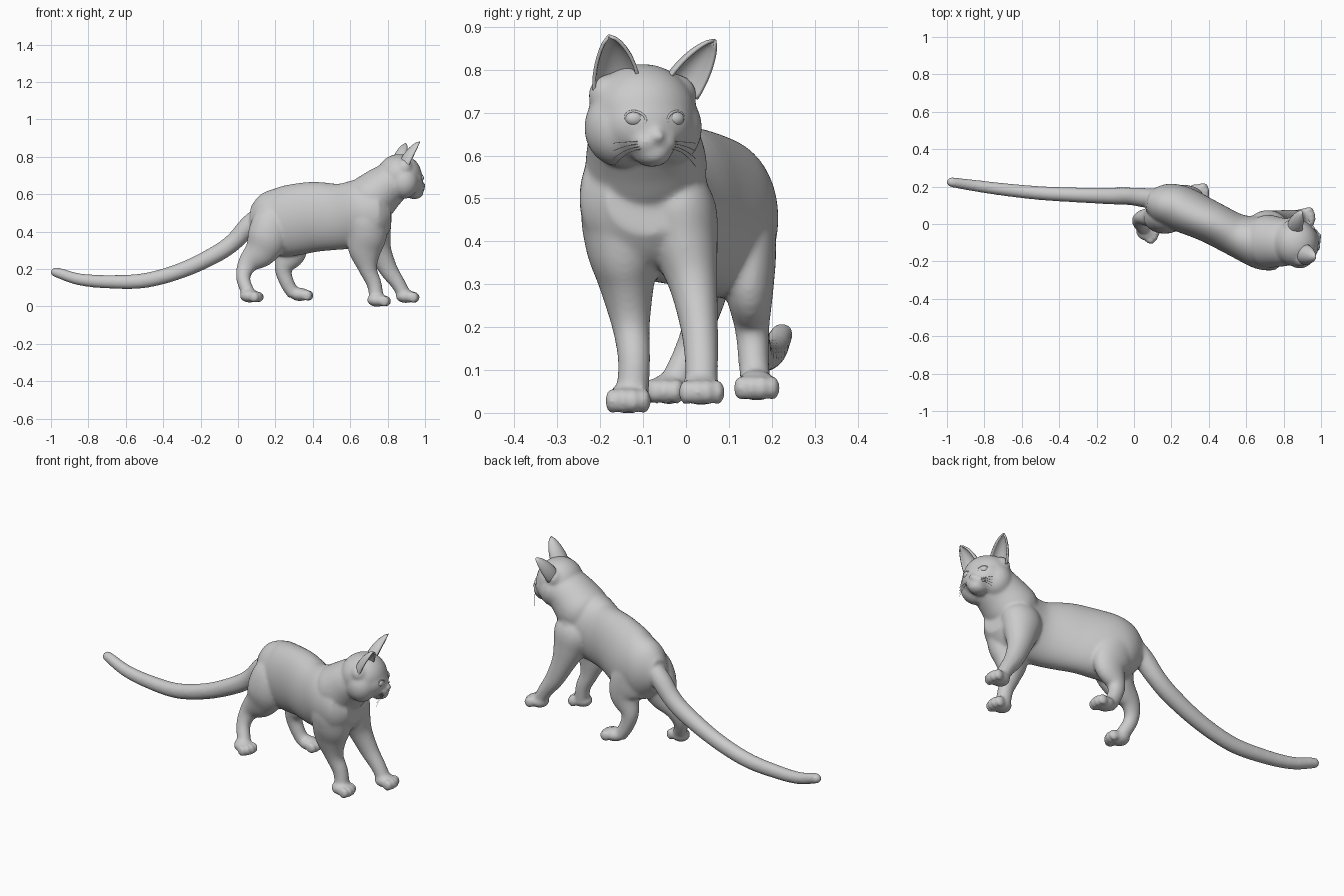
import bpy, bmesh
from math import sin, cos, pi, radians
from mathutils import Vector, Matrix

if "Cube" in bpy.data.objects:
    bpy.data.objects.remove(bpy.data.objects["Cube"])

grey = bpy.data.materials.new("plain grey")
grey.use_nodes = True
COLOUR = (0.6, 0.6, 0.6, 1)
grey.diffuse_color = COLOUR
grey.node_tree.nodes["Principled BSDF"].inputs["Base Color"].default_value = COLOUR


def finish(name, bm):
    bmesh.ops.recalc_face_normals(bm, faces=bm.faces)
    mesh = bpy.data.meshes.new(name)
    bm.to_mesh(mesh)
    bm.free()
    mesh.materials.append(grey)
    mesh.polygons.foreach_set("use_smooth", [True] * len(mesh.polygons))
    obj = bpy.data.objects.new(name, mesh)
    bpy.context.collection.objects.link(obj)
    return obj


def spline(rows, steps=6):
    """Catmull-Rom through rows of numbers."""
    pts = [Vector(r) for r in rows]
    pts = [pts[0] * 2 - pts[1]] + pts + [pts[-1] * 2 - pts[-2]]
    out = []
    for a, b, c, d in zip(pts, pts[1:], pts[2:], pts[3:]):
        for i in range(steps):
            t = i / steps
            out.append((b * 2 + (c - a) * t + (a * 2 - b * 5 + c * 4 - d) * t**2
                        + (b * 3 - a - c * 3 + d) * t**3) / 2)
    return out + [pts[-2]]


def loft(bm, rows, sides=40):
    """Elliptical tube; each row is x, y, z, half width, half depth."""
    path = spline(rows)
    rings = []
    for i, p in enumerate(path):
        tangent = (Vector(path[min(i + 1, len(path) - 1)][:3])
                   - Vector(path[max(i - 1, 0)][:3])).normalized()
        side = Vector((0, 1, 0))
        side = (side - tangent * side.dot(tangent)).normalized()
        other = tangent.cross(side)
        rings.append([bm.verts.new(Vector(p[:3]) + side * p[3] * cos(2 * pi * k / sides)
                                   + other * p[4] * sin(2 * pi * k / sides))
                      for k in range(sides)])
    for a, b in zip(rings, rings[1:]):
        for k in range(sides):
            n = (k + 1) % sides
            bm.faces.new((a[k], a[n], b[n], b[k]))
    bm.faces.new(rings[0][::-1])
    bm.faces.new(rings[-1])


def ball(bm, centre, radii, frame=Matrix(), tilt=0):
    m = frame @ Matrix.Translation(centre) @ Matrix.Rotation(tilt, 4, "Y") @ Matrix.Diagonal((*radii, 1))
    bmesh.ops.create_uvsphere(bm, u_segments=32, v_segments=20, radius=1, matrix=m)


def frame_at(x, y, z, yaw):
    return Matrix.Translation((x, y, z)) @ Matrix.Rotation(radians(yaw), 4, "Z")


head = frame_at(0.87, -0.1, 0.69, 16)
skin = bmesh.new()

# Trunk, neck and tail
loft(skin, [(.08, .13, .45, .06, .09), (.15, .11, .455, .108, .158), (.25, .082, .455, .122, .188),
            (.4, .015, .478, .113, .188), (.55, -.06, .48, .115, .176), (.68, -.097, .5, .145, .183),
            (.75, -.094, .5, .147, .158), (.81, -.09, .505, .095, .09)])
loft(skin, [(.62, -.09, .52, .1, .1), (.7, -.092, .565, .14, .135), (.78, -.097, .632, .132, .122),
            (.86, -.098, .69, .118, .1)])
loft(skin, [(.15, .13, .51, .05, .05), (.06, .14, .435, .052, .052), (-.02, .148, .348, .047, .048),
            (-.12, .15, .278, .045, .046), (-.3, .155, .193, .04, .042), (-.5, .165, .138, .037, .04),
            (-.7, .185, .132, .034, .036), (-.85, .205, .145, .031, .032), (-.96, .221, .179, .027, .028),
            (-.985, .225, .185, .023, .023)])
ball(skin, (-.974, .224, .183), (.028, .027, .027))

# Legs, from shoulder or hip down to the ankle
loft(skin, [(.7, -.11, .56, .06, .06), (.695, -.14, .48, .1, .11), (.69, -.145, .39, .09, .108),
            (.68, -.138, .3, .065, .09), (.695, -.128, .2, .044, .05), (.728, -.121, .12, .038, .04),
            (.742, -.125, .04, .038, .038)])
loft(skin, [(.7, -.06, .55, .06, .06), (.71, -.02, .48, .087, .11), (.73, -.002, .39, .077, .09),
            (.757, .017, .3, .057, .064), (.803, .031, .2, .044, .05), (.857, .036, .12, .039, .039),
            (.89, .036, .06, .038, .036)])
loft(skin, [(.2, .08, .53, .05, .06), (.18, .045, .46, .08, .1), (.16, .033, .37, .085, .11),
            (.12, .035, .295, .065, .09), (.052, .035, .227, .041, .055), (.028, .01, .15, .035, .038),
            (.06, -.03, .06, .036, .036)])
loft(skin, [(.2, .11, .53, .04, .05), (.22, .122, .45, .082, .1), (.255, .137, .37, .074, .11),
            (.278, .147, .29, .058, .09), (.243, .154, .2, .041, .048), (.265, .158, .12, .036, .038),
            (.3, .163, .065, .036, .036)])

# Paws with four toes each
for x, y, z, yaw in [(.752, -.135, -.002, 0), (.905, .035, .018, 3), (.07, -.043, .02, -22), (.338, .165, .028, 0)]:
    paw = frame_at(x, y, z, yaw)
    ball(skin, (-.008, 0, .036), (.054, .048, .036), paw)
    for k in (-1.5, -.5, .5, 1.5):
        ball(skin, (.044 - .009 * abs(k), k * .025, .03), (.028, .0165, .03), paw)

# Head: skull, face, bridge, chin, ear roots, cheeks, muzzle and nose
ball(skin, (-.008, 0, .01), (.12, .126, .114), head)
ball(skin, (.03, 0, -.015), (.09, .112, .09), head, .2)
ball(skin, (.072, 0, -.014), (.048, .028, .07), head, -.35)
ball(skin, (.075, 0, -.084), (.05, .045, .033), head)
for s in (-1, 1):
    ball(skin, (-.005, s * .08, .05), (.045, .05, .05), head)
    ball(skin, (.0, s * .06, -.025), (.08, .08, .09), head)
    ball(skin, (.087, s * .022, -.06), (.041, .034, .03), head)
ball(skin, (.122, 0, -.045), (.019, .019, .016), head)

body = finish("body", skin)
remesh = body.modifiers.new("blend", "REMESH")
remesh.mode = "VOXEL"
remesh.voxel_size = .0068
remesh.use_smooth_shade = True
soft = body.modifiers.new("soften", "SMOOTH")
soft.factor = .5
soft.iterations = 16


# Ears: tapering scoops, open to the front
def ear(name, outer, inner, tip):
    outer, inner, tip = Vector(outer), Vector(inner), Vector(tip)
    bm = bmesh.new()
    rows, cols = 10, 12
    back = (inner - outer).cross(tip - outer).normalized()
    if back.x > 0:
        back = -back
    middle = (outer + inner) / 2
    half = (inner - outer) / 2
    grid = []
    for r in range(rows + 1):
        t = r / rows
        width = (1 - t ** 1.9) ** .75 + .02
        grid.append([bm.verts.new(middle.lerp(tip, t) - half * width * cos(pi * c / cols)
                                  + back * .05 * width * sin(pi * c / cols))
                     for c in range(cols + 1)])
    for a, b in zip(grid, grid[1:]):
        for c in range(cols):
            bm.faces.new((a[c], a[c + 1], b[c + 1], b[c]))
    obj = finish(name, bm)
    shell = obj.modifiers.new("thickness", "SOLIDIFY")
    shell.thickness = .008
    shell.offset = 0


ear("right_ear", (.905, -.212, .735), (.925, -.112, .775), (.973, -.18, .878))
ear("left_ear", (.85, .024, .732), (.895, -.04, .775), (.898, .067, .868))

# Eyes with almond lids, and whiskers
for s, side in ((1, "left"), (-1, "right")):
    bm = bmesh.new()
    ball(bm, (.097, s * .048, -.004), (.017, .023, .018), head)
    finish(side + "_eye", bm)

    lid = bpy.data.curves.new(side + "_eyelid", "CURVE")
    lid.dimensions = "3D"
    lid.bevel_depth = .003
    loop = lid.splines.new("POLY")
    loop.points.add(23)
    loop.use_cyclic_u = True
    for k, p in enumerate(loop.points):
        a = 2 * pi * k / 24
        p.co = (*(head @ Vector((.105 - .009 * cos(a), s * (.048 + .022 * cos(a)),
                                 -.004 + .017 * sin(a) + .004 * cos(a)))), 1)
    lid.materials.append(grey)
    bpy.context.collection.objects.link(bpy.data.objects.new(side + "_eyelid", lid))

    hair = bpy.data.curves.new(side + "_whiskers", "CURVE")
    hair.dimensions = "3D"
    hair.bevel_depth = .0008
    hair.bevel_resolution = 1
    for k in range(4):
        strand = hair.splines.new("POLY")
        strand.points.add(5)
        for i, p in enumerate(strand.points):
            t = i / 5
            p.co = (*(head @ Vector((.115 - .02 * t, s * (.035 + .065 * t),
                                     -.057 - .006 * k - (.012 * k + .004) * t * t))), 1)
    hair.materials.append(grey)
    bpy.context.collection.objects.link(bpy.data.objects.new(side + "_whiskers", hair))
